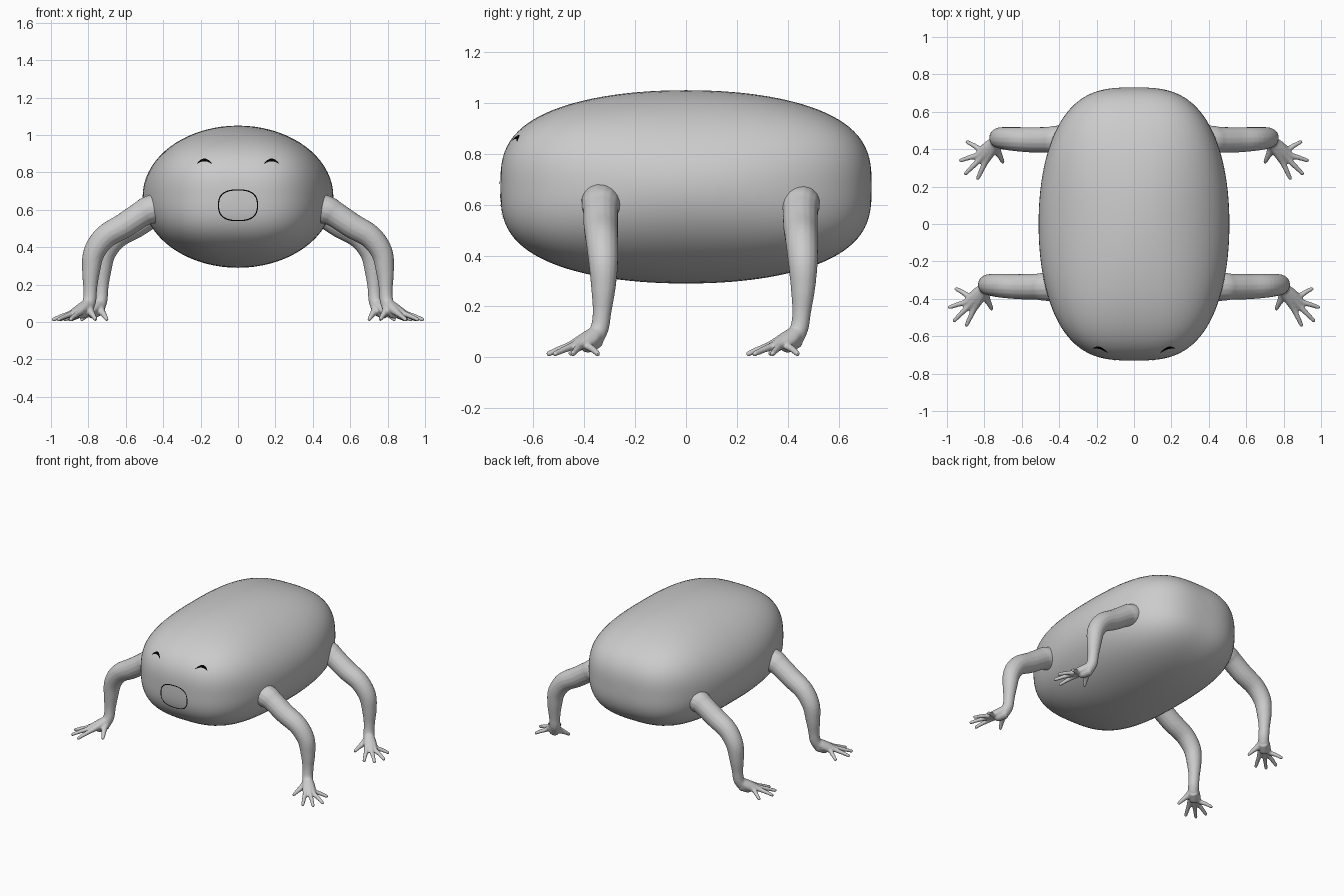
import bpy, bmesh, math
from mathutils import Vector
from mathutils.bvhtree import BVHTree

cube = bpy.data.objects.get("Cube")
if cube:
    bpy.data.objects.remove(cube, do_unlink=True)


def material(name, value):
    m = bpy.data.materials.new(name)
    m.use_nodes = True
    m.diffuse_color = (value, value, value, 1)
    m.node_tree.nodes["Principled BSDF"].inputs["Base Color"].default_value = m.diffuse_color
    return m


GREY = material("soft grey", 0.6)
BLACK = material("black", 0.0)


def finish(name, bm, mat):
    bmesh.ops.recalc_face_normals(bm, faces=bm.faces)
    for f in bm.faces:
        f.smooth = True
    me = bpy.data.meshes.new(name)
    bm.to_mesh(me)
    me.materials.append(mat)
    ob = bpy.data.objects.new(name, me)
    bpy.context.collection.objects.link(ob)
    return ob


# Body: a sphere reshaped into a long, blunt-ended loaf, squarer at the ends
HALF_X, HALF_Y, HALF_Z, MID_Z = 0.51, 0.73, 0.38, 0.67
body = bmesh.new()
bmesh.ops.create_uvsphere(body, u_segments=72, v_segments=56, radius=1)
for v in body.verts:
    axial, across = v.co.z, math.hypot(v.co.x, v.co.y)
    angle = math.atan2(v.co.y, v.co.x)
    t = abs(axial) ** (2 / 2.1)
    r = across ** (2 / 3)
    e = 2 + t * t
    c, s = math.cos(angle), math.sin(angle)
    r /= (abs(c) ** e + abs(s) ** e) ** (1 / e)
    v.co = (HALF_X * r * c, math.copysign(HALF_Y * t, axial), MID_Z + HALF_Z * r * s)
body.normal_update()
skin = BVHTree.FromBMesh(body)
finish("body", body, GREY)


def on_face(x, z, lift):
    hit = skin.ray_cast(Vector((x, -2, z)), Vector((0, 1, 0)))[0]
    return hit + Vector((0, -lift, 0))


# Thin painted strip that follows the front of the body
def strip(name, edge_a, edge_b, lift=0.004):
    bm = bmesh.new()
    rows = [[bm.verts.new(on_face(x, z, lift)) for x, z in edge] for edge in (edge_a, edge_b)]
    for i in range(len(edge_a) - 1):
        bm.faces.new((rows[0][i], rows[0][i + 1], rows[1][i + 1], rows[1][i]))
    ob = finish(name, bm, BLACK)
    for p in ob.data.polygons:
        if p.normal.y > 0:
            p.flip()
    return ob


# Mouth outline: rounded box curve
def mouth_loop(grow):
    pts = []
    for i in range(65):
        a = math.tau * i / 64
        c, s = math.cos(a), math.sin(a)
        k = (abs(c) ** 2.6 + abs(s) ** 2.6) ** (-1 / 2.6)
        pts.append(((0.104 + grow) * k * c, 0.624 + (0.082 + grow) * k * s))
    return pts


strip("mouth_outline", mouth_loop(-0.003), mouth_loop(0.003))

# Closed smiling eyes: thin arches
for side, label in ((1, "left"), (-1, "right")):
    us = [i / 12 - 1 for i in range(25)]
    low = [(side * 0.18 + 0.04 * u, 0.845 + 0.014 * (1 - u * u)) for u in us]
    top = [(x, z + 0.003 + 0.012 * (1 - u * u)) for (x, z), u in zip(low, us)]
    strip(label + "_eye", low, top)


# Round tube through (x, y, z, radius) points, smoothly interpolated
def tube(bm, points, sides=16, steps=5):
    pts = [Vector(p) for p in points]
    pts = [2 * pts[0] - pts[1]] + pts + [2 * pts[-1] - pts[-2]]
    path = []
    for a, b, c, d in zip(pts, pts[1:], pts[2:], pts[3:]):
        for i in range(steps):
            t = i / steps
            path.append(0.5 * (2 * b + (c - a) * t + (2 * a - 5 * b + 4 * c - d) * t * t
                               + (3 * b - a - 3 * c + d) * t ** 3))
    path.append(pts[-2])
    # rounded tip
    tip, way = path[-1], (path[-1] - path[-2]).to_3d().normalized()
    for k in (0.35, 0.65, 0.9):
        path.append(Vector((*(tip.to_3d() + way * tip.w * k), tip.w * math.sqrt(1 - k * k))))
    rings = []
    for i, p in enumerate(path):
        way = (path[min(i + 1, len(path) - 1)] - path[max(i - 1, 0)]).to_3d().normalized()
        u = way.cross(Vector((0.3, 1, 0.1))).normalized()
        w = way.cross(u)
        rings.append([bm.verts.new(p.to_3d() + p.w * (u * math.cos(a) + w * math.sin(a)))
                      for a in (math.tau * j / sides for j in range(sides))])
    for r, q in zip(rings, rings[1:]):
        for j in range(sides):
            k = (j + 1) % sides
            bm.faces.new((r[j], r[k], q[k], q[j]))
    bm.faces.new(rings[0][::-1])
    bm.faces.new(rings[-1])


ARM = [(0.35, -0.335, 0.63, 0.078), (0.47, -0.335, 0.6, 0.077), (0.52, -0.335, 0.575, 0.07),
       (0.61, -0.335, 0.515, 0.068), (0.71, -0.33, 0.455, 0.064), (0.77, -0.325, 0.37, 0.058),
       (0.786, -0.325, 0.27, 0.048), (0.79, -0.33, 0.18, 0.037), (0.793, -0.338, 0.12, 0.036),
       (0.805, -0.355, 0.08, 0.036)]
# knuckle and fingertip positions on the ground plane
FINGERS = [((0.855, -0.455), (0.895, -0.54)), ((0.885, -0.44), (0.96, -0.515)),
           ((0.895, -0.415), (0.986, -0.445)), ((0.88, -0.385), (0.95, -0.347))]


# Limb: arm, palm and fingers fused into one soft skin
def limb(name, side, dx, dy):
    bm = bmesh.new()
    tube(bm, ARM)
    for (kx, ky), (tx, ty) in FINGERS:
        tube(bm, [(0.797, -0.345, 0.1, 0.031), ((kx + 0.797) / 2, (ky - 0.345) / 2, 0.071, 0.026),
                  (kx, ky, 0.046, 0.017), ((kx + tx) / 2, (ky + ty) / 2, 0.031, 0.0135),
                  (tx, ty, 0.014, 0.011)], 12)
    # thumb and heel of the palm
    tube(bm, [(0.8, -0.35, 0.085, 0.03), (0.792, -0.39, 0.06, 0.022),
              (0.775, -0.425, 0.036, 0.015), (0.762, -0.452, 0.015, 0.011)], 12)
    tube(bm, [(0.8, -0.35, 0.07, 0.034), (0.835, -0.385, 0.05, 0.033)], 12)
    for v in bm.verts:
        v.co = (side * (v.co.x + dx), v.co.y + dy, v.co.z)
    ob = finish(name, bm, GREY)
    remesh = ob.modifiers.new("fuse", "REMESH")
    remesh.mode = "VOXEL"
    remesh.voxel_size = 0.006
    remesh.use_smooth_shade = True
    soften = ob.modifiers.new("soften", "SMOOTH")
    soften.factor = 0.5
    soften.iterations = 4


for side, label in ((1, "left"), (-1, "right")):
    limb("front_" + label + "_limb", side, 0, 0)
    limb("back_" + label + "_limb", side, -0.06, 0.785)
